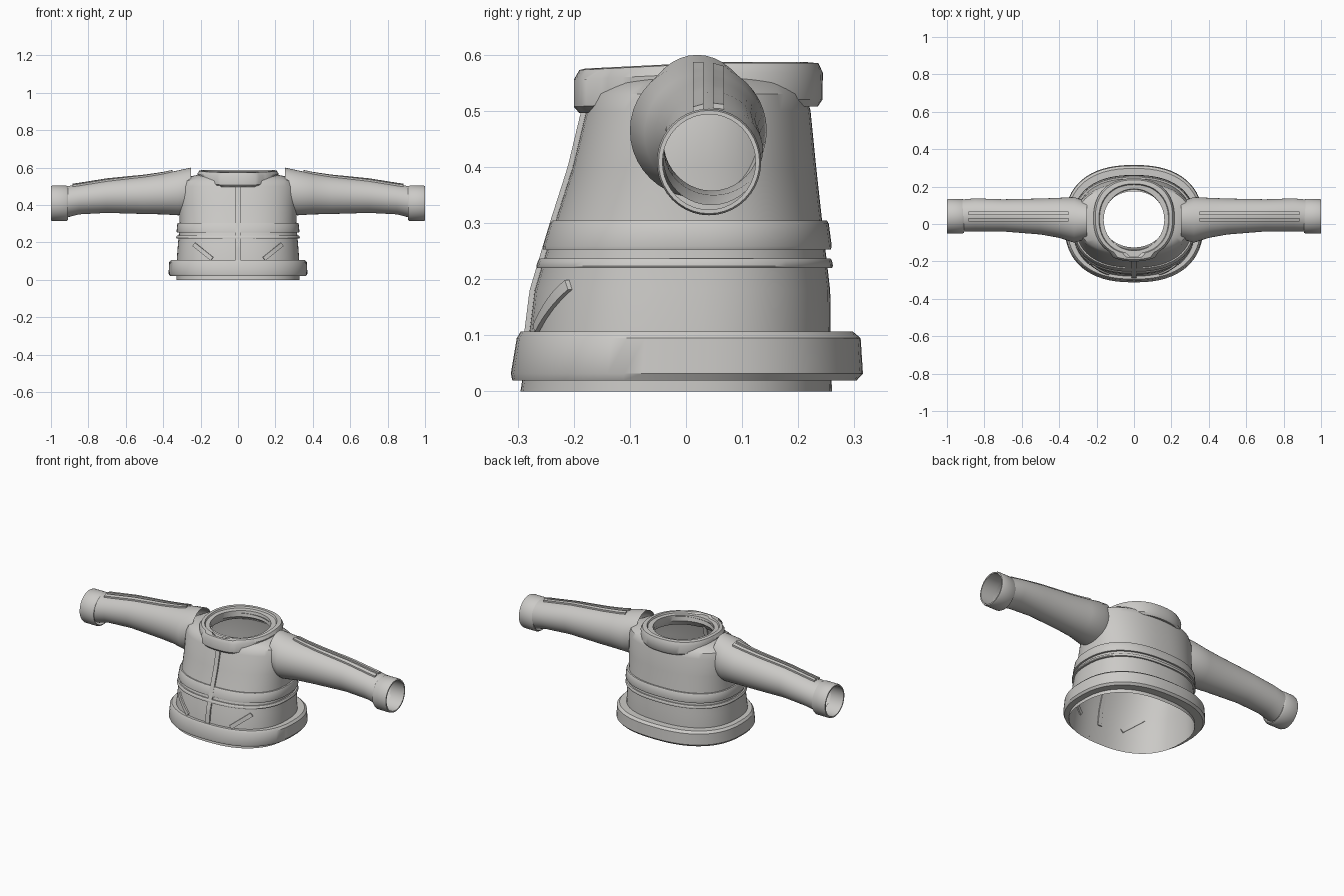
import bpy, bmesh, math
from mathutils import Vector

cube = bpy.data.objects.get("Cube")
if cube:
    bpy.data.objects.remove(cube, do_unlink=True)

mat = bpy.data.materials.new("light grey cloth")
mat.use_nodes = True
GREY = (0.6, 0.59, 0.57, 1)
mat.diffuse_color = GREY
mat.node_tree.nodes["Principled BSDF"].inputs["Base Color"].default_value = GREY
SEG = 64

# Body sections: height, half width, front y, back y, squareness
BODY = [(0, .33, -.295, .26, 2.4), (.1, .328, -.28, .258, 2.4), (.18, .322, -.27, .257, 2.4),
        (.3, .312, -.234, .243, 2.4), (.4, .315, -.202, .232, 2.3), (.5, .32, -.178, .222, 2.2),
        (.53, .308, -.165, .214, 2.2), (.55, .27, -.145, .198, 2.1), (.56, .22, -.13, .185, 2),
        (.563, .175, -.125, .175, 2)]
# Sleeve sections: x, centre y, centre z, half depth, half height
SLEEVE = [(.25, .02, .475, .1, .125), (.32, .022, .465, .122, .12), (.4, .033, .459, .107, .109),
          (.5, .04, .453, .096, .101), (.7, .046, .446, .086, .088), (.85, .049, .43, .088, .08),
          (.92, .045, .416, .086, .084)]


def section(table, t):
    """Linear blend of the table rows at position t."""
    for a, b in zip(table, table[1:]):
        if t <= b[0]:
            f = max(0, (t - a[0]) / (b[0] - a[0]))
            return [p + (q - p) * f for p, q in zip(a, b)]
    return list(table[-1])


def loft(name, rings, close=False, caps=False, angle=35):
    """Skin a list of closed rings of points."""
    bm = bmesh.new()
    rows = [[bm.verts.new(p) for p in ring] for ring in rings]
    pairs = list(zip(rows, rows[1:])) + ([(rows[-1], rows[0])] if close else [])
    for a, b in pairs:
        for i in range(len(a)):
            j = (i + 1) % len(a)
            bm.faces.new((a[i], a[j], b[j], b[i]))
    if caps:
        bm.faces.new(rows[0])
        bm.faces.new(rows[-1])
    bmesh.ops.recalc_face_normals(bm, faces=bm.faces)
    mesh = bpy.data.meshes.new(name)
    bm.to_mesh(mesh)
    bm.free()
    mesh.materials.append(mat)
    obj = bpy.data.objects.new(name, mesh)
    bpy.context.collection.objects.link(obj)
    bpy.ops.object.select_all(action='DESELECT')
    obj.select_set(True)
    bpy.context.view_layer.objects.active = obj
    bpy.ops.object.shade_smooth_by_angle(angle=math.radians(angle))
    return obj


def power(c, n):
    return math.copysign(abs(c) ** (2 / n), c)


def oval(z, hx, front, back, n=2.0):
    """Horizontal rounded ring."""
    cy, hy = (front + back) / 2, (back - front) / 2
    angles = [math.tau * i / SEG for i in range(SEG)]
    return [Vector((hx * power(math.cos(a), n), cy + hy * power(math.sin(a), n), z)) for a in angles]


def band(name, z0, z1, side, front, back, bevel):
    """Raised band around the body."""
    rings = []
    for z, f in ((z0, 0), (z0, .8), (z0 + bevel, 1), (z1 - bevel, .95), (z1, .7), (z1, 0)):
        s = section(BODY, z)
        rings.append(oval(z, s[1] + side * f, s[2] - front * f, s[3] + back * f, s[4]))
    return loft(name, rings)


def strip(name, surface, start, end, width, normal, height, steps=14):
    """Raised strip that follows a surface between two 2D points."""
    a, b, n = Vector(start), Vector(end), Vector(normal)
    d = (b - a).normalized()
    across = Vector((-d.y, d.x)) * width / 2
    rings = []
    for i in range(steps + 1):
        p = a.lerp(b, i / steps)
        l, r = surface(*(p + across)), surface(*(p - across))
        rings.append([l + n * height, r + n * height, r - n * .006, l - n * .006])
    return loft(name, rings, caps=True)


def front_surface(x, z):
    _, hx, front, back, n = section(BODY, z)
    k = max(0, 1 - abs(x / hx) ** n) ** (1 / n)
    return Vector((x, (front + back) / 2 - (back - front) / 2 * k, z))


def sleeve_top(x, y):
    _, cy, cz, ry, rz = section(SLEEVE, abs(x))
    return Vector((x, y, cz + rz * math.sqrt(max(0, 1 - ((y - cy) / ry) ** 2))))


def arm_ring(x, cy, cz, ry, rz):
    angles = [math.tau * i / 40 for i in range(40)]
    return [Vector((x, cy + ry * math.cos(a), cz + rz * math.sin(a))) for a in angles]


# Torso shell, open at hem and neck
loft("torso", [oval(*s) for s in BODY])

# Hem and waist bands
band("hem_band", .02, .107, .042, .022, .056, .012)
band("waist_band", .253, .305, .013, .009, .012, .006)
band("waist_cord", .22, .237, .012, .01, .01, .004)

# Collar with a thicker front flap
collar = loft("collar", [
    oval(.542, .165, -.135, .18), oval(.51, .185, -.155, .22, 2.3), oval(.508, .2, -.172, .235, 2.3),
    oval(.52, .213, -.182, .243, 2.3), oval(.568, .217, -.182, .244, 2.3),
    oval(.585, .207, -.172, .236, 2.3), oval(.587, .188, -.162, .215, 2.2),
    oval(.578, .184, -.158, .21, 2.2), oval(.576, .162, -.143, .188)], close=True)
for v in collar.data.vertices:
    if v.co.y < -.14 and abs(v.co.x) < .125:
        v.co.y -= .018 if v.co.y < -.155 else 0
    v.co.z -= max(0, .05 - v.co.y) * .05

# Front zip
strip("zip_strip", front_surface, (0, .1), (0, .515), .026, (0, -1, 0), .009, 30)

for side, label in ((1, "left"), (-1, "right")):
    # Slanted pocket edge
    strip(label + "_pocket", front_surface, (side * .235, .19), (side * .138, .112), .022,
          (side * .3, -.95, 0), .008)
    # Sleeve and cuff
    loft(label + "_sleeve", [arm_ring(side * s[0], *s[1:]) for s in SLEEVE])
    cuff = ((.91, .084), (.91, .088), (.918, .093), (.992, .093), (1, .09), (1, .083))
    loft(label + "_cuff", [arm_ring(side * x, .041, .409, r, r + .002) for x, r in cuff], close=True)
    # Two raised piping lines along the sleeve
    for y, place in ((.022, "front"), (.058, "back")):
        strip(label + "_sleeve_piping_" + place, sleeve_top, (side * .35, y), (side * .885, y),
              .019, (0, 0, 1), .009, 24)
